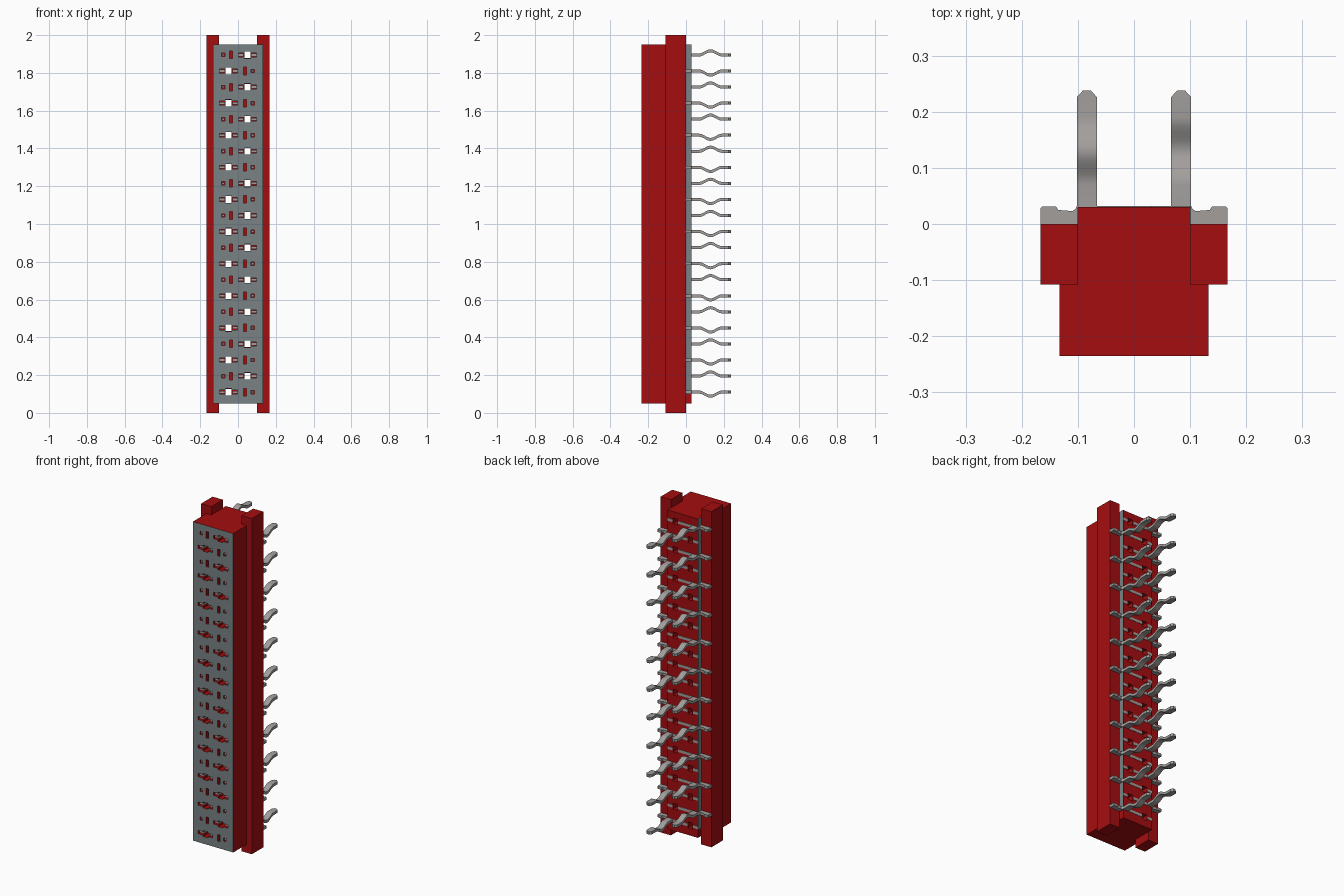
import bpy, bmesh, math

cube = bpy.data.objects.get("Cube")
if cube:
    bpy.data.objects.remove(cube, do_unlink=True)


def material(name, rgb):
    m = bpy.data.materials.new(name)
    m.use_nodes = True
    m.diffuse_color = (*rgb, 1)
    m.node_tree.nodes["Principled BSDF"].inputs["Base Color"].default_value = (*rgb, 1)
    return m


RED = material("red plastic", (0.376, 0.004, 0.005))
GREY = material("slate grey", (0.19, 0.225, 0.23))
METAL = material("pin metal", (0.36, 0.345, 0.335))

ROWS, TOP_ROW, PITCH = 22, 1.895, 0.085


def finish(name, bm, *mats):
    bmesh.ops.recalc_face_normals(bm, faces=bm.faces)
    me = bpy.data.meshes.new(name)
    bm.to_mesh(me)
    bm.free()
    ob = bpy.data.objects.new(name, me)
    bpy.context.collection.objects.link(ob)
    for m in mats:
        me.materials.append(m)
    return ob


def prism(bm, pts, a, b, axis="z"):
    """Extrude a closed outline from a to b; outline is (x, y) for z, (x, z) for y."""
    put = (lambda p, t: (p[0], p[1], t)) if axis == "z" else (lambda p, t: (p[0], t, p[1]))
    lo = [bm.verts.new(put(p, a)) for p in pts]
    hi = [bm.verts.new(put(p, b)) for p in pts]
    bm.faces.new(lo)
    bm.faces.new(hi[::-1])
    for i in range(len(pts)):
        j = (i + 1) % len(pts)
        bm.faces.new((lo[i], lo[j], hi[j], hi[i]))


def box(bm, x0, x1, y0, y1, z0, z1):
    prism(bm, [(x0, y0), (x1, y0), (x1, y1), (x0, y1)], z0, z1)


# Housing: wide front block with a narrower tongue at the back
bm = bmesh.new()
half = [(0.133, -0.235), (0.133, -0.108), (0.1, -0.108), (0.1, 0.03)]
prism(bm, half + [(-x, y) for x, y in reversed(half)], 0.05, 1.95)
housing = finish("housing", bm, RED, GREY)

# Cutters for the contact openings, swapping sides on every row
bm = bmesh.new()
for r in range(ROWS):
    z = TOP_ROW - r * PITCH
    s = -1 if r % 2 == 0 else 1          # side carrying the pin
    # cross-shaped opening right through the housing
    q = [(0.002, -0.01), (0.034, -0.01), (0.034, -0.018), (0.066, -0.018),
         (0.066, -0.01), (0.1 - 0.002, -0.01)]
    cross = q + [(x, -h) for x, h in reversed(q)]
    prism(bm, [(-s * x, z + h) for x, h in cross], -0.3, -0.06, "y")
    # blind square and tall slots
    for x, w, h in ((0.078, 0.009, 0.009), (0.038, 0.008, 0.02)):
        box(bm, s * x - w, s * x + w, -0.3, -0.2, z - h, z + h)
    # back part of the through hole
bmesh.ops.recalc_face_normals(bm, faces=bm.faces)
cutter_front = finish("front_cutter", bm)

bm = bmesh.new()
for r in range(ROWS):
    z = TOP_ROW - r * PITCH
    x = 0.05 if r % 2 == 0 else -0.05
    box(bm, x - 0.0155, x + 0.0155, -0.1, 0.1, z - 0.0175, z + 0.0175)
cutter_back = finish("back_cutter", bm)

bpy.context.view_layer.objects.active = housing
for c in (cutter_front, cutter_back):
    c.hide_render = True
    mod = housing.modifiers.new("openings", "BOOLEAN")
    mod.operation, mod.solver, mod.object = "DIFFERENCE", "EXACT", c
    bpy.ops.object.modifier_apply(modifier=mod.name)
    bpy.data.objects.remove(c, do_unlink=True)

# Front face is grey, the rest stays red
for f in housing.data.polygons:
    f.material_index = int(f.normal.y < -0.9 and f.center.y < -0.23)

# Side rails and the grey strips behind them
for s, side in ((1, "left"), (-1, "right")):
    bm = bmesh.new()
    box(bm, s * 0.1, s * 0.167, -0.108, 0, 0, 2)
    finish(side + "_rail", bm, RED)
    bm = bmesh.new()
    box(bm, s * 0.0995, s * 0.1015, 0, 0.029, 0.1, 1.95)
    finish(side + "_strip", bm, GREY)

# Terminal outline seen from above: hooked foot and back bar
FOOT = [(0.167, 0), (0.167, 0.028), (0.164, 0.031), (0.139, 0.031), (0.135, 0.025),
        (0.110, 0.023), (0.104, 0.027), (0.102, 0.032), (-0.032, 0.032), (-0.032, 0)]
# Pin path: distance back, sideways half width
BEND = [0.07 + 0.12 * i / 14 for i in range(15)]
PATH = [(0.02, 0.018)] + [(y, 0.018) for y in BEND] + [(0.226, 0.018), (0.238, 0.007)]


def terminal(r):
    z = TOP_ROW - r * PITCH
    s = -1 if r % 2 == 0 else 1
    t = 0.008
    bm = bmesh.new()
    prism(bm, [(s * x, y) for x, y in FOOT], z - t, z + t)
    # bar end beyond the through hole
    box(bm, -s * 0.068, -s * 0.1015, 0, 0.032, z - t, z + t)
    # contact blades inside the front openings
    for a, b in ((0.003, 0.03), (0.07, 0.097)):
        box(bm, -s * a, -s * b, -0.222, -0.05, z - 0.007, z + 0.007)
    box(bm, s * 0.071, s * 0.085, -0.228, -0.19, z - 0.006, z + 0.006)
    # bent pin
    rings = []
    for y, w in PATH:
        u = min(max((y - 0.07) / 0.12, 0), 1)
        zc = z - s * 0.011 * (1 - math.cos(2 * math.pi * u))
        rings.append([bm.verts.new((s * 0.084 + dx * w, y, zc + dz * t))
                      for dx, dz in ((-1, -1), (1, -1), (1, 1), (-1, 1))])
    for a, b in zip(rings, rings[1:]):
        for i in range(4):
            j = (i + 1) % 4
            bm.faces.new((a[i], a[j], b[j], b[i]))
    bm.faces.new(rings[0])
    bm.faces.new(rings[-1][::-1])
    return finish(f"terminal_{r + 1:02d}", bm, METAL)


terminals = [terminal(r) for r in range(ROWS)]
bpy.ops.object.select_all(action="DESELECT")
for ob in terminals:
    ob.select_set(True)
bpy.context.view_layer.objects.active = terminals[0]
bpy.ops.object.shade_smooth_by_angle(angle=math.radians(35))
